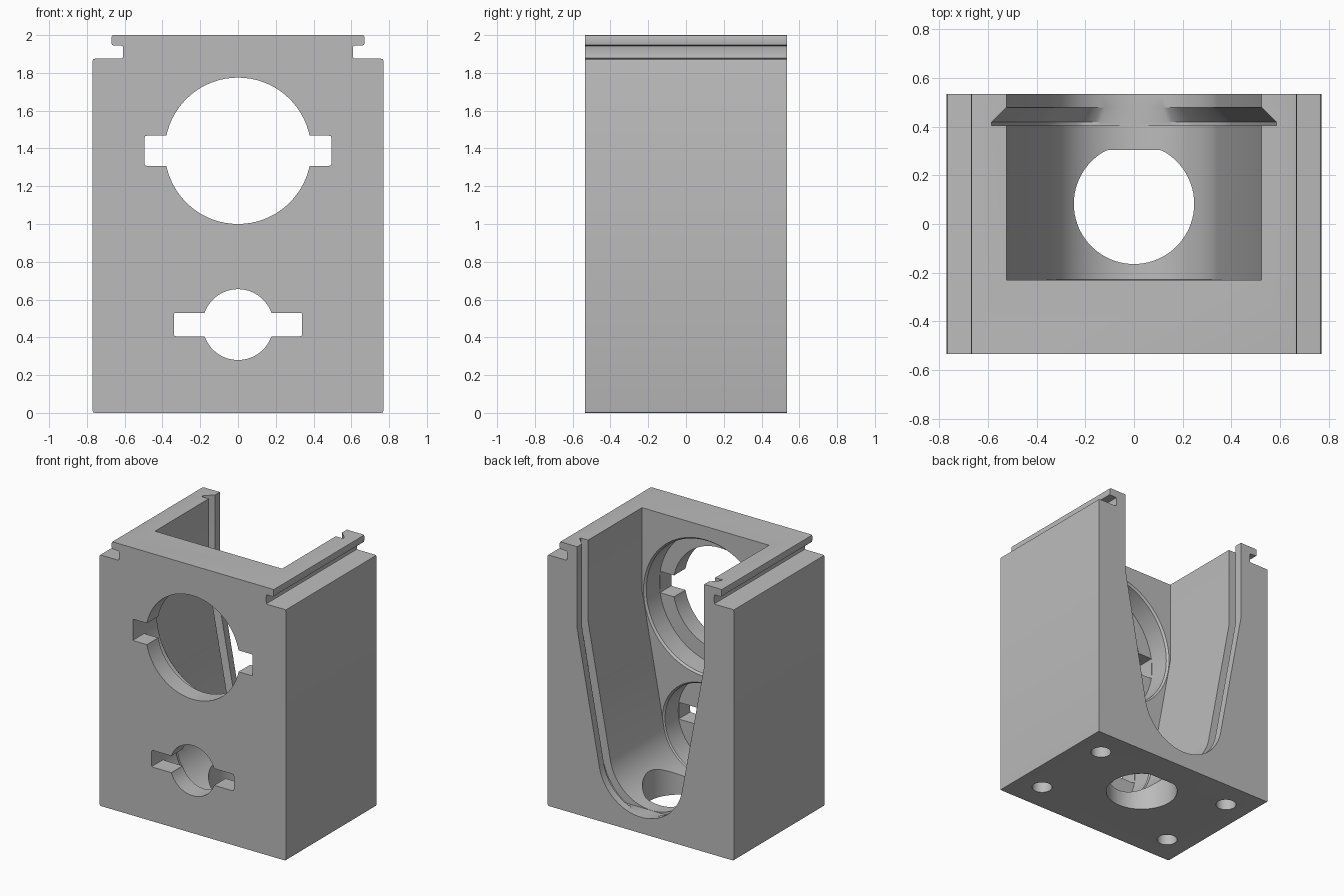
import bpy, bmesh, math

if "Cube" in bpy.data.objects:
    bpy.data.objects.remove(bpy.data.objects["Cube"])

grey = bpy.data.materials.new("light_grey")
grey.use_nodes = True
colour = (0.5, 0.5, 0.5, 1)
grey.diffuse_color = colour
grey.node_tree.nodes["Principled BSDF"].inputs["Base Color"].default_value = colour


def loft(name, rings):
    """Closed solid skinned through equal-length rings of 3D points."""
    bm = bmesh.new()
    loops = [[bm.verts.new(p) for p in ring] for ring in rings]
    n = len(loops[0])
    for a, b in zip(loops, loops[1:]):
        for i in range(n):
            j = (i + 1) % n
            bm.faces.new((a[i], a[j], b[j], b[i]))
    bm.faces.new(loops[0])
    bm.faces.new(loops[-1])
    bmesh.ops.recalc_face_normals(bm, faces=bm.faces)
    mesh = bpy.data.meshes.new(name)
    bm.to_mesh(mesh)
    bm.free()
    mesh.materials.append(grey)
    obj = bpy.data.objects.new(name, mesh)
    bpy.context.collection.objects.link(obj)
    return obj


def along_y(outline, y):
    return [(x, y, z) for x, z in outline]


def circle(r, cx=0, cy=0, n=72):
    return [(cx + r * math.cos(math.tau * i / n), cy + r * math.sin(math.tau * i / n))
            for i in range(n)]


def eased(points, size):
    """Break every corner of an outline with a small three-point round."""
    out = []
    for i, p in enumerate(points):
        ends = []
        for q in (points[i - 1], points[(i + 1) % len(points)]):
            d = math.dist(p, q)
            ends.append([p[k] + (q[k] - p[k]) * size / d for k in (0, 1)])
        mid = [0.6 * p[k] + 0.2 * (ends[0][k] + ends[1][k]) for k in (0, 1)]
        out += [ends[0], mid, ends[1]]
    return out


def cut(cutter):
    cutter.hide_render = True
    mod = housing.modifiers.new("cut", 'BOOLEAN')
    mod.operation = 'DIFFERENCE'
    mod.solver = 'EXACT'
    mod.object = cutter
    bpy.context.view_layer.objects.active = housing
    bpy.ops.object.modifier_apply(modifier=mod.name)
    bpy.data.objects.remove(cutter)


# Housing block with a hooked rail along both top sides
half = [(0.77, 0), (0.77, 1.875), (0.608, 1.875), (0.608, 1.945), (0.67, 1.945), (0.67, 2)]
profile = eased(half + [(-x, z) for x, z in reversed(half)], 0.014)
housing = loft("housing", [along_y(profile, y) for y in (-0.535, 0.535)])

# Tapered, round-bottomed cavity with a dovetail groove near the open back
SMALL_Z, LARGE_Z = 0.4675, 1.3875
RADIUS, WIDTH = 0.3475, 0.525


def cavity(off):
    r, w = RADIUS + off, WIDTH + off
    h = LARGE_Z - SMALL_Z
    start = math.atan2(h, w) - math.acos(r / math.hypot(w, h))
    sweep, n = -math.pi - 2 * start, 48
    pts = [(w, 2.2), (w, LARGE_Z)]
    for i in range(n + 1):
        a = start + sweep * i / n
        floor = SMALL_Z - RADIUS - (0.001 if off else 0)
        pts.append((r * math.cos(a), max(floor, SMALL_Z + r * math.sin(a))))
    return pts + [(-w, LARGE_Z), (-w, 2.2)]


steps = [(-0.23, 0), (0.405, 0), (0.405, 0.06), (0.42, 0.06), (0.48, 0), (0.6, 0)]
cut(loft("cavity_cutter", [along_y(cavity(off), y) for y, off in steps]))

# Keyed front openings: round hole, side slots and a wider recess behind
for z, r, recess, slot_x, slot_z in ((LARGE_Z, 0.3875, 0.5, 0.495, 0.08),
                                     (SMALL_Z, 0.1875, 0.345, 0.34, 0.0625)):
    cut(loft("recess_cutter", [along_y(circle(q, 0, z), y) for y, q in
                               ((-0.4, recess), (-0.245, recess), (-0.228, recess + 0.014))]))
    cut(loft("hole_cutter", [along_y(circle(r, 0, z), y) for y in (-0.6, -0.3)]))
    corners = [(sx * slot_x, z + sz * slot_z) for sx, sz in ((-1, -1), (1, -1), (1, 1), (-1, 1))]
    cut(loft("slot_cutter", [along_y(eased(corners, 0.014), y) for y in (-0.6, -0.38)]))

# Floor opening with one flat side
opening = [(x, min(y, 0.305)) for x, y in circle(0.2475, 0, 0.083)]
cut(loft("floor_cutter", [[(x, y, z) for x, y in opening] for z in (-0.1, 0.45)]))

# Four blind mounting holes underneath
for x in (-0.57, 0.57):
    for y in (-0.32, 0.32):
        cut(loft("mount_cutter", [[(u, v, z) for u, v in circle(0.07, x, y, 32)]
                                  for z in (-0.1, 0.3)]))

bpy.ops.object.select_all(action='DESELECT')
housing.select_set(True)
bpy.context.view_layer.objects.active = housing
bpy.ops.object.shade_smooth_by_angle(angle=math.radians(25))
